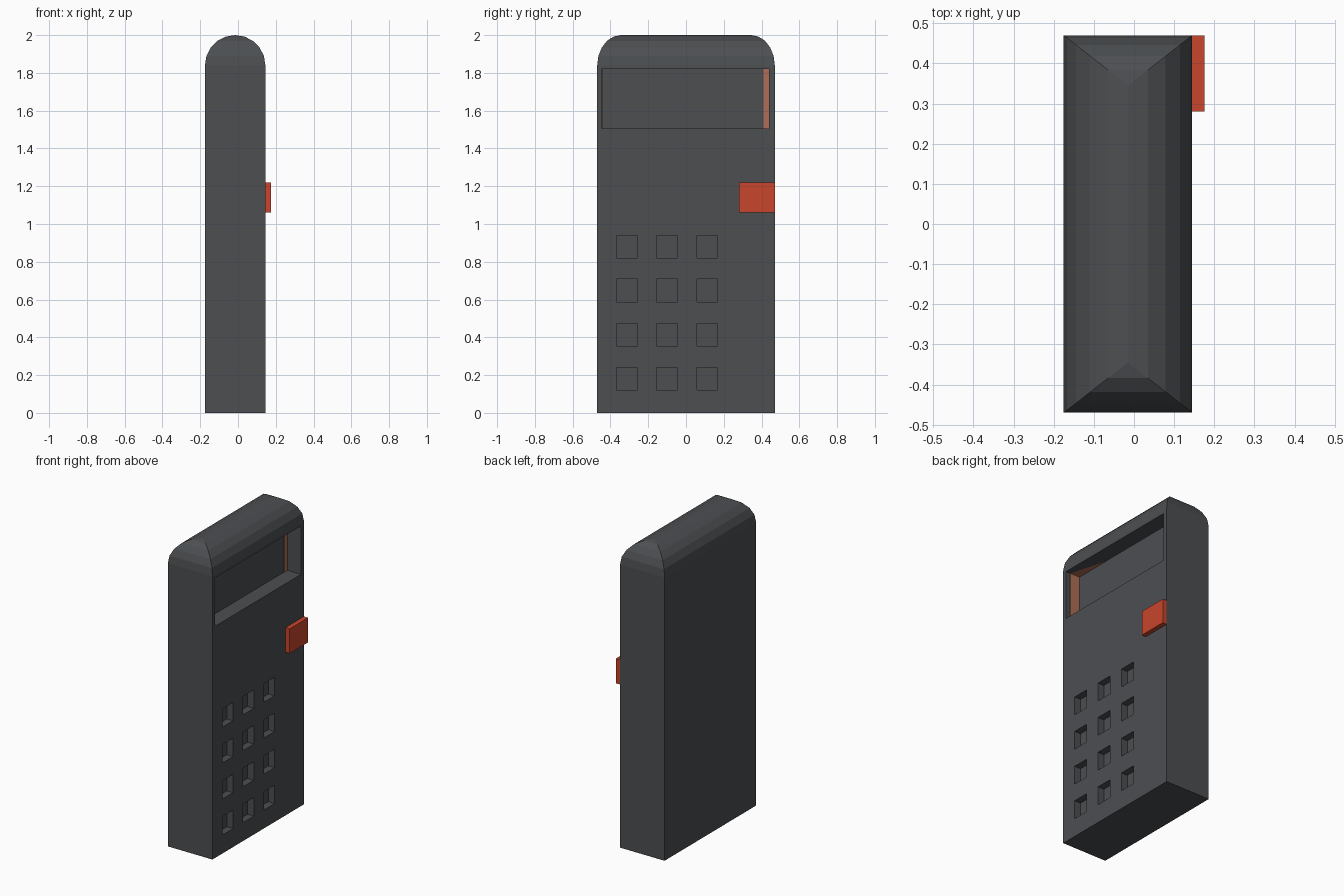
import bpy, bmesh, math

if "Cube" in bpy.data.objects:
    bpy.data.objects.remove(bpy.data.objects["Cube"])


def material(name, rgb):
    m = bpy.data.materials.new(name)
    m.diffuse_color = (*rgb, 1)
    m.use_nodes = True
    m.node_tree.nodes["Principled BSDF"].inputs["Base Color"].default_value = m.diffuse_color
    return m


GREY = material("dark grey", (0.072, 0.077, 0.083))
RED = material("red orange", (0.58, 0.06, 0.026))
BROWN = material("copper brown", (0.43, 0.155, 0.093))


def add_object(name, bm, mat=None):
    bmesh.ops.recalc_face_normals(bm, faces=bm.faces)
    me = bpy.data.meshes.new(name)
    bm.to_mesh(me)
    bm.free()
    ob = bpy.data.objects.new(name, me)
    bpy.context.collection.objects.link(ob)
    if mat:
        me.materials.append(mat)
    return ob


def add_box(bm, x, y, z):
    vs = bmesh.ops.create_cube(bm, size=1)["verts"]
    for v in vs:
        for i, (lo, hi) in enumerate((x, y, z)):
            v.co[i] = hi if v.co[i] > 0 else lo


# body: rectangle rings that close in along a quarter arc at the top
CX, HX, HY, R, RY, STEPS = -0.015, 0.16, 0.47, 0.16, 0.125, 5
levels = [(0, 0, 0)]
for i in range(STEPS + 1):
    a = math.pi / 2 * i / STEPS
    k = 1 - math.cos(a)
    levels.append((k * HX, k * RY, 2 - R + R * math.sin(a)))
bm = bmesh.new()
rings = []
for ix, iy, z in levels:
    rings.append([bm.verts.new((CX + sx * (HX - ix), sy * (HY - iy), z))
                  for sx, sy in ((-1, -1), (1, -1), (1, 1), (-1, 1))])
for a, b in zip(rings, rings[1:]):
    for i in range(4):
        j = (i + 1) % 4
        bm.faces.new((a[i], a[j], b[j], b[i]))
bm.faces.new(rings[0])
bm.faces.new(rings[-1])
bmesh.ops.remove_doubles(bm, verts=bm.verts, dist=0.0005)
body = add_object("body", bm, GREY)

# recesses: display window and 3 x 4 key pockets
FRONT, BACK = 0.145, 0.045
bm = bmesh.new()
add_box(bm, (BACK, 0.25), (-0.445, 0.44), (1.505, 1.82))
for y in (-0.312, -0.1, 0.113):
    for z in (0.18, 0.413, 0.648, 0.88):
        add_box(bm, (FRONT - 0.045, 0.25), (y - 0.055, y + 0.055), (z - 0.06, z + 0.06))
cutter = add_object("recess_cutter", bm, GREY)
cutter.hide_render = True
cutter.hide_viewport = True
mod = body.modifiers.new("recesses", "BOOLEAN")
mod.operation = "DIFFERENCE"
mod.solver = "EXACT"
mod.object = cutter

# side button
bm = bmesh.new()
add_box(bm, (FRONT - 0.002, 0.175), (0.28, HY), (1.06, 1.22))
add_object("button", bm, RED)

# copper linings inside the display window
bm = bmesh.new()
add_box(bm, (BACK, BACK + 0.003), (0.41, 0.44), (1.505, 1.82))
add_box(bm, (BACK, 0.115), (-0.445, -0.442), (1.505, 1.82))
tri = [bm.verts.new((x, y, 1.818)) for x, y in ((0.115, -0.445), (BACK, -0.445), (BACK, -0.2))]
face = bm.faces.new(tri)
bmesh.ops.solidify(bm, geom=[face], thickness=0.002)
add_object("window_lining", bm, BROWN)
